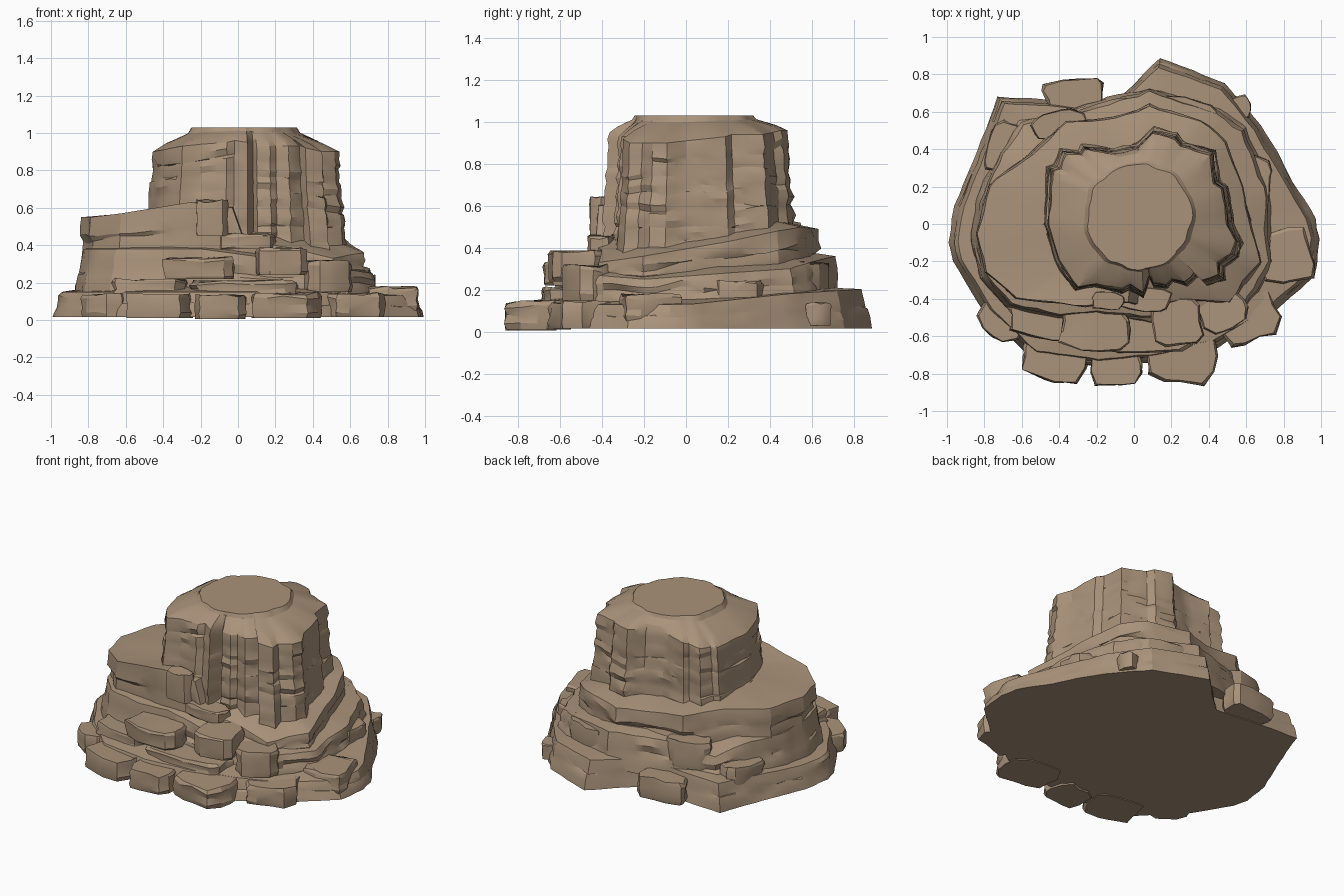
import bpy, bmesh, math, random
from mathutils import Vector, noise

if "Cube" in bpy.data.objects:
    bpy.data.objects.remove(bpy.data.objects["Cube"])

random.seed(4)
mat = bpy.data.materials.new("sandstone")
mat.diffuse_color = (0.40, 0.29, 0.195, 1)
mat.use_nodes = True
mat.node_tree.nodes["Principled BSDF"].inputs["Base Color"].default_value = mat.diffuse_color


def finish(name, bm, angle=24):
    bmesh.ops.recalc_face_normals(bm, faces=bm.faces)
    me = bpy.data.meshes.new(name)
    bm.to_mesh(me)
    bm.free()
    ob = bpy.data.objects.new(name, me)
    bpy.context.collection.objects.link(ob)
    me.materials.append(mat)
    bpy.ops.object.select_all(action='DESELECT')
    ob.select_set(True)
    bpy.context.view_layer.objects.active = ob
    bpy.ops.object.shade_smooth_by_angle(angle=math.radians(angle))
    return ob


def resample(pts, step):
    out = []
    for i, p in enumerate(pts):
        a, b = Vector(p), Vector(pts[(i + 1) % len(pts)])
        n = max(1, round((b.xy - a.xy).length / step))
        out += [a.lerp(b, k / n) for k in range(n)]
    return out


# A rock layer: outline of (x, y, top z), stacked strata up the sides
def tier(name, outline, z0, foot, strata, apex, centre=(0, 0), rough=0.012,
         step=0.06, crown=None, top=1.0):
    ring_pts = resample(outline, step)
    c = Vector(centre)
    bm = bmesh.new()
    rings = []

    def ring(t, jitter, seed):
        row = []
        for p in ring_pts:
            d = p.xy - c
            n = noise.noise(Vector((p.x * 6, p.y * 6, seed * 2.7)))
            n += 0.6 * noise.noise(Vector((p.x * 19, p.y * 19, seed * 3.1)))
            wob = noise.noise(Vector((p.x * 5, p.y * 5, seed // 1 + 9.3))) * 0.03
            s = foot + (top - foot) * t
            q = c + d * s + d.normalized() * (jitter + n * rough)
            mid = 1 if 0 < t < 1 else 0
            row.append(bm.verts.new((q.x, q.y, z0 + (p.z - z0) * t + wob * mid)))
        rings.append(row)

    for k in range(strata):
        j = random.uniform(-0.6, 0.6) * rough
        t0, t1 = k / strata, (k + 1) / strata
        e = 0.1 / strata
        ring(t0 + (e if k else 0), j, k)
        ring((t0 + t1) / 2, j + rough * 0.3, k + 0.25)
        ring(t1 - (e if k < strata - 1 else 0), j, k + 0.1)
    # sloping crown up to a rounded flat summit with a small lip
    if crown:
        for f, z in ((0.35, 0.35), (0.9, 0.75), (1.0, 1.0)):
            row = []
            for p in ring_pts:
                d = p.xy - c
                chip = 1 + 0.07 * noise.noise(Vector((p.x * 7, p.y * 7, 4.4)))
                q = c + d.lerp(d.normalized() * crown * chip, f)
                row.append(bm.verts.new((q.x, q.y, p.z + (apex - p.z) * z)))
            rings.append(row)
    n = len(ring_pts)
    for a, b in zip(rings, rings[1:]):
        for i in range(n):
            bm.faces.new((a[i], a[(i + 1) % n], b[(i + 1) % n], b[i]))
    for row, z in ((rings[0], z0), (rings[-1], apex)):
        v = bm.verts.new((c.x, c.y, z))
        for i in range(n):
            bm.faces.new((row[i], row[(i + 1) % n], v))
    return finish(name, bm)


# A loose slab: irregular chipped block
def slab(name, x, y, z0, z1, w, d, rot=0, sides=13):
    bm = bmesh.new()
    rows = []
    rad = []
    cr, sr = math.cos(rot), math.sin(rot)
    for i in range(sides):
        a = 2 * math.pi * (i + random.uniform(-0.3, 0.3)) / sides
        ca, sa = math.cos(a), math.sin(a)
        k = random.uniform(0.88, 1.04) / (abs(ca) ** 6 + abs(sa) ** 6) ** (1 / 6)
        k = min(k, 1.2)
        rad.append((ca * k * w / 2, sa * k * d / 2))
    for t, s in ((0, 0.95), (0.2, 1.0), (0.5, 0.98), (0.85, 1.0), (1, 0.94)):
        row = []
        for px, py in rad:
            f = s * random.uniform(0.94, 1.03)
            u, v = px * f, py * f
            dz = random.uniform(-0.014, 0.006) if t else 0
            row.append(bm.verts.new((x + u * cr - v * sr, y + u * sr + v * cr,
                                     z0 + (z1 - z0) * t + dz)))
        rows.append(row)
    for a, b in zip(rows, rows[1:]):
        for i in range(sides):
            j = (i + 1) % sides
            bm.faces.new((a[i], a[j], b[j], b[i]))
    bm.faces.new(rows[0])
    bm.faces.new(rows[-1])
    return finish(name, bm)


# Broad foot of the mesa (plan at ground level, heights by compass side)
foot_plan = [(-1, -.1), (-.96, .1), (-.73, .68), (-.48, .67), (-.13, .63), (.14, .89),
             (.49, .76), (.68, .53), (.97, .03), (1, -.08), (.97, -.28), (.72, -.5),
             (.45, -.66), (.1, -.74), (-.2, -.76), (-.55, -.72), (-.8, -.48), (-.97, -.2)]
tier("base_ledge", [(x, y, .15 - .02 * (x > .7) + .06 * max(0, y)) for x, y in foot_plan],
     0.015, 1.0, 2, 0.24, rough=0.009, top=0.95)

# Middle terrace
tier("middle_terrace", [
    (-.84, -.1, .38), (-.82, .12, .36), (-.71, .38, .36), (-.6, .54, .3), (-.3, .6, .35),
    (.08, .71, .36), (.45, .6, .33), (.58, .5, .3), (.7, .2, .28), (.73, -.2, .25),
    (.58, -.44, .27), (.4, -.48, .3), (.1, -.5, .34), (-.2, -.47, .38), (-.4, -.49, .38),
    (-.66, -.43, .38), (-.79, -.28, .38)], 0.12, 1.04, 2, 0.47, rough=0.02)

# Upper shoulder, high on the left and dropping to the right front
tier("upper_shoulder", [
    (-.82, -.05, .55), (-.77, .2, .55), (-.55, .37, .55), (-.35, .53, .52), (-.1, .56, .49),
    (.08, .62, .49), (.35, .54, .5), (.48, .43, .48), (.57, .2, .43), (.66, -.2, .36),
    (.5, -.41, .33), (.3, -.4, .38), (.03, -.43, .43), (-.03, -.41, .6), (-.25, -.43, .63),
    (-.62, -.39, .57), (-.77, -.25, .55)], 0.2, 1.03, 3, 0.62, rough=0.016)

# Tall column with vertical clefts and flat summit
tier("mesa_column", [
    (-.46, 0, .9), (-.44, .29, .9), (-.4, .3, .9), (-.37, .38, .91), (-.28, .37, .92),
    (-.26, .4, .93), (-.1, .38, .95), (.02, .41, .95), (.1, .49, .96), (.22, .46, .96),
    (.25, .42, .95), (.41, .37, .94), (.43, .22, .94), (.47, .19, .93), (.5, 0, .91),
    (.54, -.09, .9), (.52, -.16, .9), (.45, -.21, .9), (.45, -.27, .9), (.36, -.3, .92),
    (.33, -.25, .93), (.27, -.31, .93), (.2, -.29, .93), (.17, -.32, .93), (.1, -.31, .93),
    (.08, -.27, .94), (.05, -.37, .95), (-.02, -.33, .96), (-.06, -.35, .95),
    (-.2, -.32, .94), (-.3, -.34, .93), (-.4, -.19, .91)],
    0.25, 1.1, 8, 1.03, centre=(.03, .04), rough=0.014, step=0.045, crown=0.28)

# Loose slabs: x, y, bottom, top, width, depth, turn
for i, s in enumerate([
        (-.42, -.7, .01, .14, .36, .29, -.1), (-.1, -.75, .005, .135, .28, .26, .05),
        (.26, -.7, .01, .145, .38, .32, -.1), (.61, -.49, .015, .145, .33, .3, .35),
        (-.7, -.5, .015, .14, .28, .24, -.6), (.81, -.18, .05, .18, .31, .31, .2)]):
    slab("foot_slab_%d" % i, *s)
for i, s in enumerate([
        (-.21, -.56, .22, .34, .38, .24, -.05), (.23, -.52, .24, .39, .28, .26, .1),
        (.02, -.56, .12, .21, .62, .26, 0), (.47, -.46, .15, .32, .26, .24, .5),
        (-.47, -.5, .12, .22, .4, .24, -.15), (-.14, -.41, .45, .64, .18, .1, 0),
        (.05, -.4, .38, .46, .3, .14, -.1)]):
    slab("ledge_slab_%d" % i, *s)
for i, s in enumerate([
        (-.32, .69, .02, .17, .34, .19, .04), (.64, .24, .12, .25, .2, .26, -.1),
        (.56, .62, .03, .14, .14, .13, .3), (-.71, .42, .12, .26, .15, .28, -.3),
        (.3, .6, .18, .33, .34, .15, -.3), (-.4, .53, .2, .38, .3, .16, .2)]):
    slab("back_slab_%d" % i, *s)
